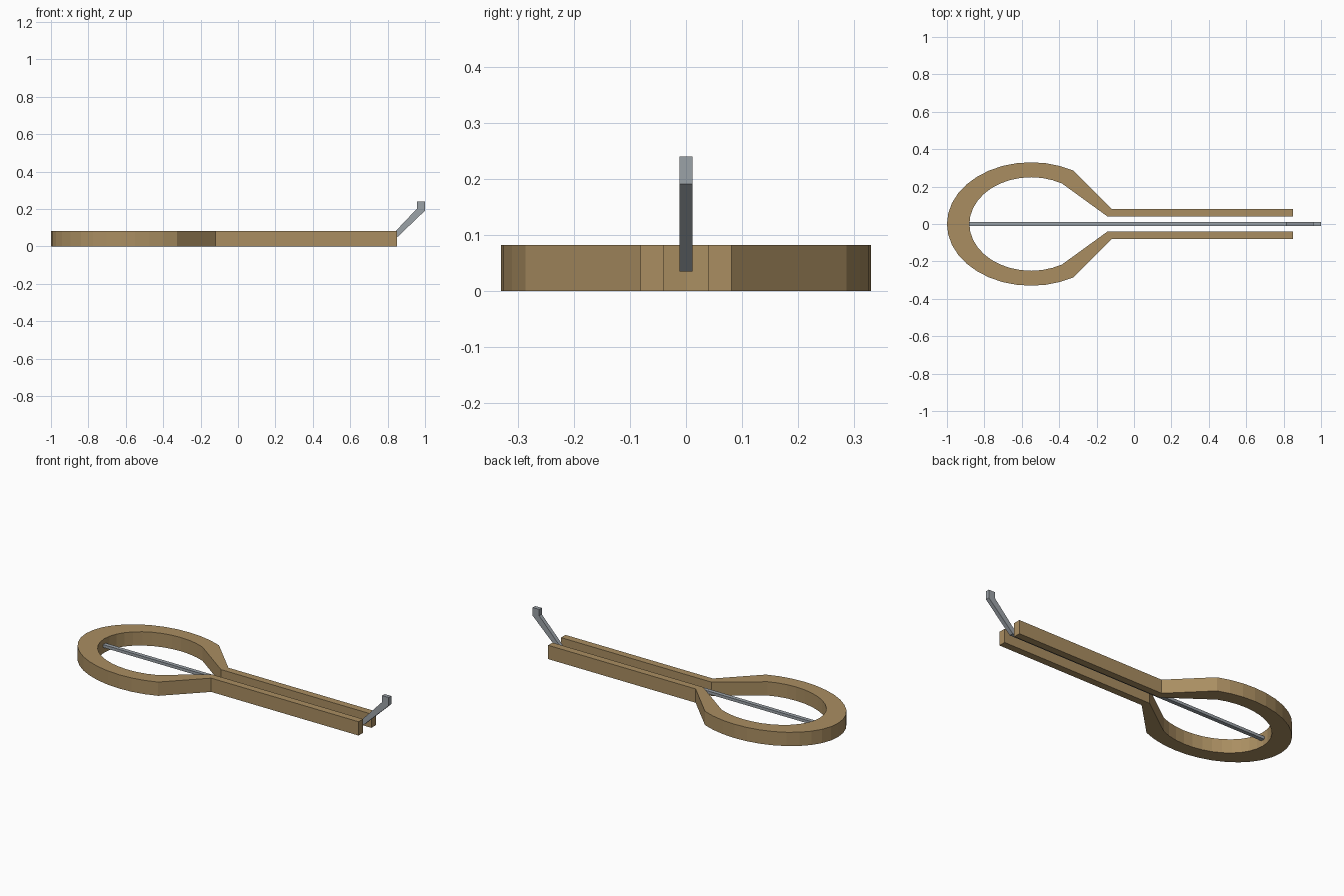
import bpy, bmesh
from math import cos, sin, radians

if "Cube" in bpy.data.objects:
    bpy.data.objects.remove(bpy.data.objects["Cube"])


def extrude(name, outline, direction):
    """Solid prism from a flat outline."""
    bm = bmesh.new()
    face = bm.faces.new([bm.verts.new(p) for p in outline])
    new = bmesh.ops.extrude_face_region(bm, geom=[face])["geom"]
    bmesh.ops.translate(bm, vec=direction,
                        verts=[v for v in new if isinstance(v, bmesh.types.BMVert)])
    bmesh.ops.recalc_face_normals(bm, faces=bm.faces)
    mesh = bpy.data.meshes.new(name)
    bm.to_mesh(mesh)
    bm.free()
    obj = bpy.data.objects.new(name, mesh)
    bpy.context.collection.objects.link(obj)
    return obj


def side(rx, ry, neck_x, neck_y):
    """Keyhole outline: arm, elliptical bow in 10 degree steps, arm."""
    bow = [(-0.55 + rx * cos(radians(a)), ry * sin(radians(a)), 0)
           for a in range(60, 301, 10)]
    return ([(0.85, neck_y, 0), (neck_x, neck_y, 0)] + bow
            + [(neck_x, -neck_y, 0), (0.85, -neck_y, 0)])


# brass frame: round bow tapering into two parallel arms
outer = side(0.45, 0.33, -0.12, 0.081)
inner = side(0.33, 0.25, -0.14, 0.039)
frame = extrude("frame", outer + inner[::-1], (0, 0, 0.082))
brass = bpy.data.materials.new("brass")
brass.diffuse_color = (0.40, 0.27, 0.12, 1)
brass.use_nodes = True
brass.node_tree.nodes["Principled BSDF"].inputs["Base Color"].default_value = brass.diffuse_color
frame.data.materials.append(brass)

# steel reed: thin strip down the middle with a bent-up trigger
profile = [(-0.90, 0.035), (0.837, 0.035), (1.0, 0.191), (1.0, 0.24),
           (0.957, 0.24), (0.957, 0.202), (0.815, 0.052), (-0.90, 0.052)]
reed = extrude("reed", [(x, -0.012, z) for x, z in profile], (0, 0.024, 0))
steel = bpy.data.materials.new("steel")
steel.diffuse_color = (0.33, 0.36, 0.39, 1)
steel.use_nodes = True
steel.node_tree.nodes["Principled BSDF"].inputs["Base Color"].default_value = steel.diffuse_color
reed.data.materials.append(steel)
